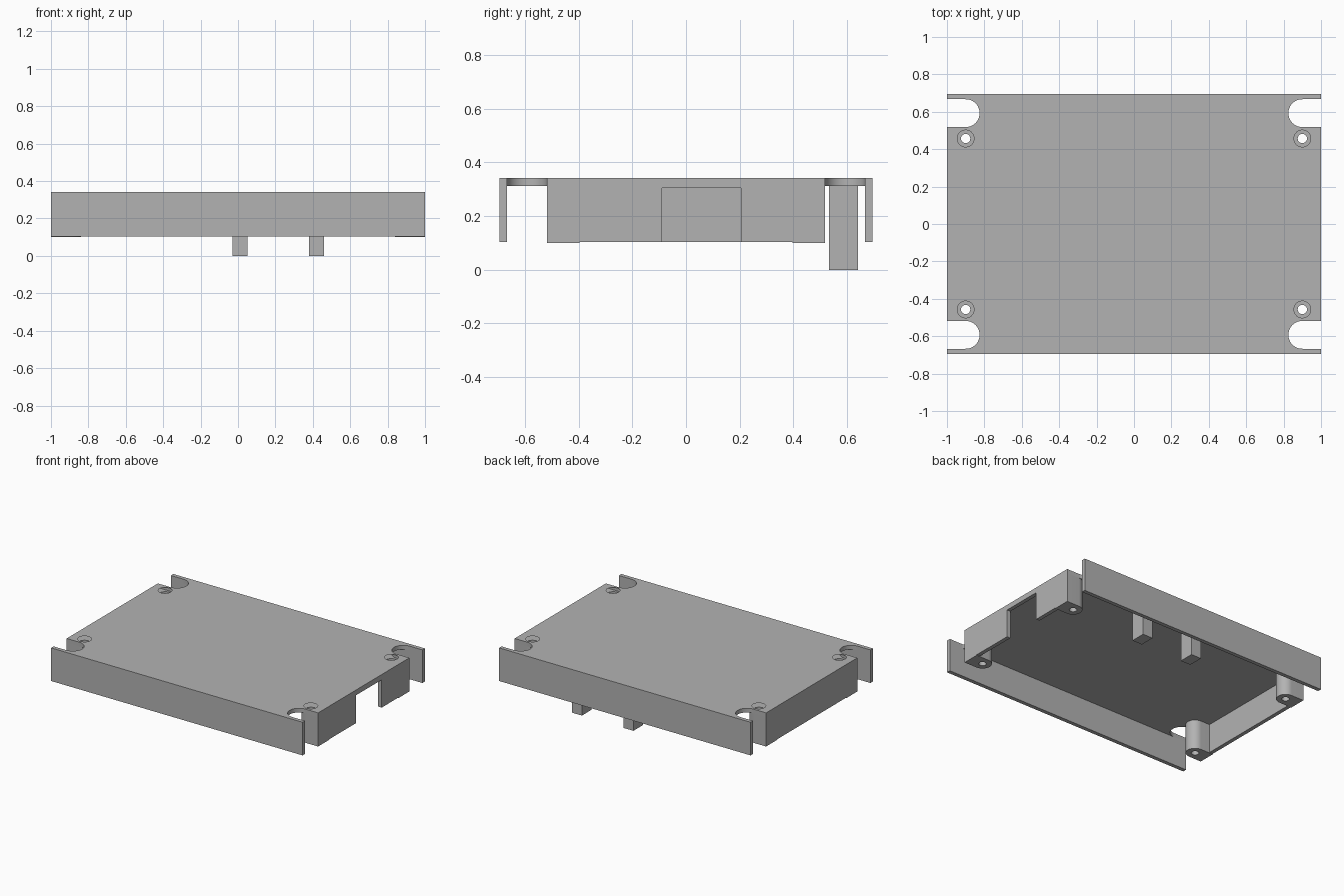
import bpy, bmesh, math
from mathutils import Vector

cube = bpy.data.objects.get("Cube")
if cube:
    bpy.data.objects.remove(cube, do_unlink=True)

# Main dimensions
HALF_X, HALF_Y = 1.0, 0.695
TOP, UNDER, RIM = 0.342, 0.312, 0.104
WALL = 0.028
INNER_Y = HALF_Y - WALL
BOSS_X, BOSS_Y, BOSS_R, BOSS_Z = 0.9, 0.457, 0.061, 0.1
SLOT_R = (INNER_Y - BOSS_Y - BOSS_R) / 2
SLOT_Y = INNER_Y - SLOT_R

grey = bpy.data.materials.new("plain_grey")
grey.use_nodes = True
grey.diffuse_color = (0.45, 0.45, 0.45, 1)
grey.node_tree.nodes["Principled BSDF"].inputs["Base Color"].default_value = (0.45, 0.45, 0.45, 1)


def prism(name, outline, start, end, axis="z"):
    """Extrude a 2D outline along z (xy outline) or along x (yz outline)."""
    place = (lambda a, b: Vector((a, b, start))) if axis == "z" else (lambda a, b: Vector((start, a, b)))
    move = Vector((0, 0, end - start)) if axis == "z" else Vector((end - start, 0, 0))
    bm = bmesh.new()
    face = bm.faces.new([bm.verts.new(place(a, b)) for a, b in outline])
    grown = bmesh.ops.extrude_face_region(bm, geom=[face], use_keep_orig=True)
    bmesh.ops.translate(bm, vec=move, verts=[v for v in grown["geom"] if isinstance(v, bmesh.types.BMVert)])
    bmesh.ops.recalc_face_normals(bm, faces=bm.faces)
    mesh = bpy.data.meshes.new(name)
    bm.to_mesh(mesh)
    bm.free()
    mesh.materials.append(grey)
    obj = bpy.data.objects.new(name, mesh)
    bpy.context.collection.objects.link(obj)
    return obj


def rect(a0, a1, b0, b1):
    return [(a0, b0), (a1, b0), (a1, b1), (a0, b1)]


def arc(cx, cy, r, start, end, steps=24):
    angles = [math.radians(start + (end - start) * i / steps) for i in range(steps + 1)]
    return [(cx + r * math.cos(a), cy + r * math.sin(a)) for a in angles]


def select_only(obj):
    bpy.ops.object.select_all(action="DESELECT")
    obj.select_set(True)
    bpy.context.view_layer.objects.active = obj


def cut(obj, cutters):
    select_only(obj)
    for cutter in cutters:
        mod = obj.modifiers.new("hole", "BOOLEAN")
        mod.operation, mod.solver, mod.object = "DIFFERENCE", "EXACT", cutter
        bpy.ops.object.modifier_apply(modifier=mod.name)


# Lid plate outline, with an open rounded slot at each corner
quarter = [(HALF_X, SLOT_Y - SLOT_R)] + arc(BOSS_X, SLOT_Y, SLOT_R, 270, 90) + [(HALF_X, INNER_Y)]
right_half = [(x, -y) for x, y in reversed(quarter)] + quarter
outline = right_half + [(-x, y) for x, y in reversed(right_half)]
plate = prism("lid_plate", outline, UNDER, TOP)

# Long front and back walls
for side, name in ((-1, "front_wall"), (1, "back_wall")):
    prism(name, rect(-HALF_X, HALF_X, side * INNER_Y, side * HALF_Y), RIM, TOP)

# Short end walls between the bosses; the left one has a connector opening
end = BOSS_Y - BOSS_R
prism("right_end_wall", rect(-end, end, RIM, UNDER), -HALF_X, -HALF_X + WALL, "x")
notch = [(-end, RIM), (-0.09, RIM), (-0.09, 0.304), (0.204, 0.304), (0.204, RIM),
         (end, RIM), (end, UNDER), (-end, UNDER)]
prism("left_end_wall", notch, HALF_X - WALL, HALF_X, "x")

# Corner screw bosses, each with a through hole and a wide head recess
all_cutters, rounded = [], [plate]
for sx, side in ((-1, "right"), (1, "left")):
    for sy, depth in ((-1, "front"), (1, "back")):
        cx, cy = sx * BOSS_X, sy * BOSS_Y
        shape = arc(BOSS_X, BOSS_Y, BOSS_R, 90, 270)
        shape += [(HALF_X, BOSS_Y - BOSS_R), (HALF_X, BOSS_Y + BOSS_R)]
        boss = prism(f"{depth}_{side}_boss", [(sx * x, sy * y) for x, y in shape], BOSS_Z, UNDER)
        drill = prism("screw_drill", arc(cx, cy, 0.025, 0, 345, 23), 0, 0.5)
        recess = prism("head_recess", arc(cx, cy, 0.045, 0, 348, 29), 0.17, 0.5)
        cut(boss, [drill, recess])
        cut(plate, [recess])
        all_cutters += [drill, recess]
        rounded.append(boss)

for cutter in all_cutters:
    bpy.data.objects.remove(cutter, do_unlink=True)

# Two locating pegs under the back edge
for i, x in enumerate((-0.03, 0.38)):
    prism(f"locating_peg_{i + 1}", rect(x, x + 0.08, 0.532, 0.64), 0, UNDER)

for obj in rounded:
    select_only(obj)
    bpy.ops.object.shade_smooth_by_angle(angle=math.radians(30))
